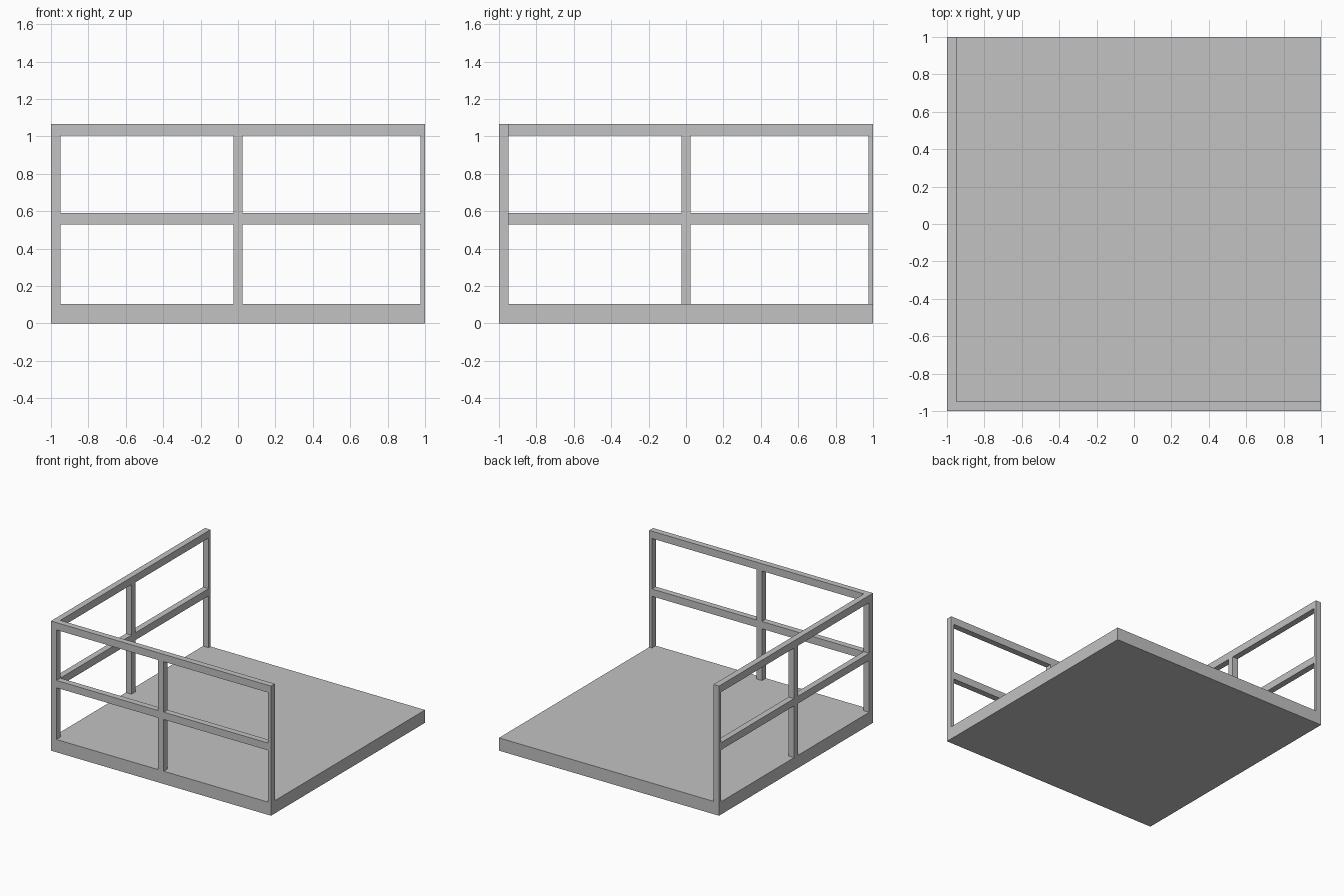
import bpy

cube = bpy.data.objects.get("Cube")
if cube:
    bpy.data.objects.remove(cube, do_unlink=True)

# Single plain grey finish
grey = bpy.data.materials.new("plain_grey")
grey.use_nodes = True
colour = (0.54, 0.54, 0.54, 1)
grey.diffuse_color = colour
grey.node_tree.nodes["Principled BSDF"].inputs["Base Color"].default_value = colour


def box(name, low, high):
    """Flat-sided box between two opposite corners."""
    bpy.ops.mesh.primitive_cube_add(size=1)
    ob = bpy.context.object
    ob.name = name
    for v in ob.data.vertices:
        v.co = [l + (h - l) * (c + 0.5) for l, h, c in zip(low, high, v.co)]
    ob.data.materials.append(grey)
    return ob


FLOOR, TOP, BAR, T = 0.105, 1.065, 0.06, 0.05
MID_RAIL = 0.53
INNER = -1 + T
HALF = T / 2

# Floor slab and the post shared by both railings
box("floor_slab", (-1, -1, 0), (1, 1, FLOOR))
box("corner_post", (-1, -1, FLOOR), (INNER, INNER, TOP))


def railing(side, along_x):
    """Railing running from the corner post along the front or side edge."""
    def piece(name, a, b, z0, z1):
        low, high = (a, -1), (b, INNER)
        if not along_x:
            low, high = low[::-1], high[::-1]
        box(f"{side}_{name}", (*low, z0), (*high, z1))

    # Posts
    piece("middle_post", -HALF, HALF, FLOOR, TOP)
    piece("end_post", 1 - HALF, 1, FLOOR, TOP)
    # Rails fitted between the posts
    for bay, a, b in (("inner", INNER, -HALF), ("outer", HALF, 1 - HALF)):
        piece(f"{bay}_middle_rail", a, b, MID_RAIL, MID_RAIL + BAR)
        piece(f"{bay}_top_rail", a, b, TOP - BAR, TOP)


railing("front", True)
railing("right", False)
